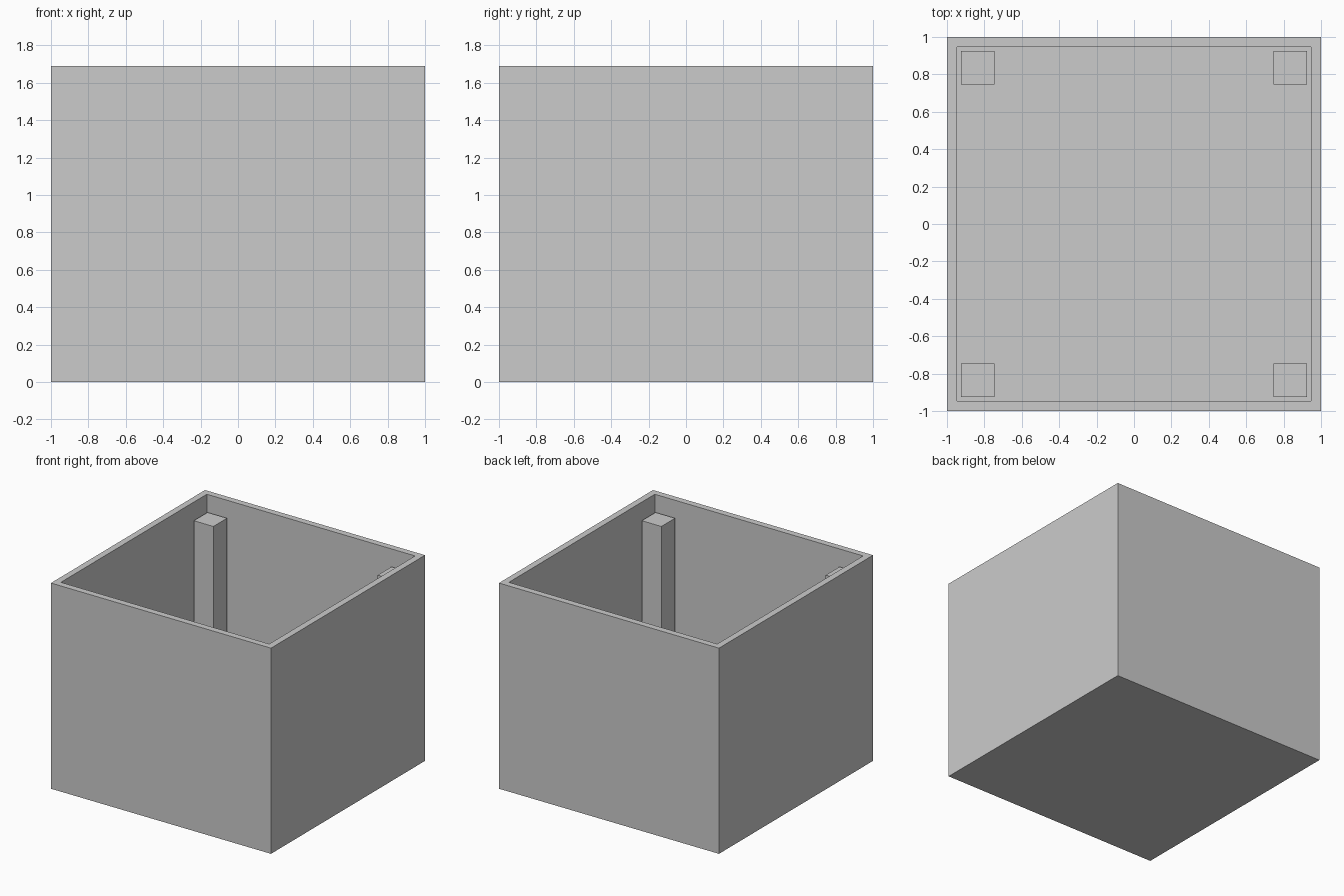
import bpy
import bmesh
from mathutils import Vector

HEIGHT = 1.69
WALL = 0.075
FLOOR = 0.075
POST = 0.178
POST_TOP = 1.555

cube = bpy.data.objects.get("Cube")
if cube:
    bpy.data.objects.remove(cube, do_unlink=True)

grey = bpy.data.materials.new("plain grey")
grey.use_nodes = True
colour = (0.6, 0.6, 0.6, 1)
grey.diffuse_color = colour
grey.node_tree.nodes["Principled BSDF"].inputs["Base Color"].default_value = colour


def block(bm, low, high):
    """Add a box spanning two opposite corners."""
    low, high = Vector(low), Vector(high)
    verts = bmesh.ops.create_cube(bm, size=1)["verts"]
    bmesh.ops.scale(bm, vec=high - low, verts=verts)
    bmesh.ops.translate(bm, vec=(low + high) / 2, verts=verts)


def finish(bm, name):
    """Turn the bmesh into a grey object."""
    bmesh.ops.recalc_face_normals(bm, faces=bm.faces)
    mesh = bpy.data.meshes.new(name)
    bm.to_mesh(mesh)
    bm.free()
    mesh.materials.append(grey)
    obj = bpy.data.objects.new(name, mesh)
    bpy.context.collection.objects.link(obj)


# Open box: inset the top for the rim, then push the middle down to the floor
bm = bmesh.new()
block(bm, (-1, -1, 0), (1, 1, HEIGHT))
bm.normal_update()
top = max(bm.faces, key=lambda f: f.calc_center_median().z)
bmesh.ops.inset_region(bm, faces=[top], thickness=WALL)
well = bmesh.ops.extrude_discrete_faces(bm, faces=[top])["faces"][0]
bmesh.ops.translate(bm, vec=(0, 0, FLOOR - HEIGHT), verts=well.verts)
finish(bm, "open_box")

# Square posts in the four inside corners, stopping short of the rim
outer = 1 - WALL
inner = outer - POST
for side, sx in (("left", 1), ("right", -1)):
    for end, sy in (("front", -1), ("back", 1)):
        xs = sorted((sx * inner, sx * outer))
        ys = sorted((sy * inner, sy * outer))
        bm = bmesh.new()
        block(bm, (xs[0], ys[0], FLOOR), (xs[1], ys[1], POST_TOP))
        finish(bm, f"{end}_{side}_corner_post")
